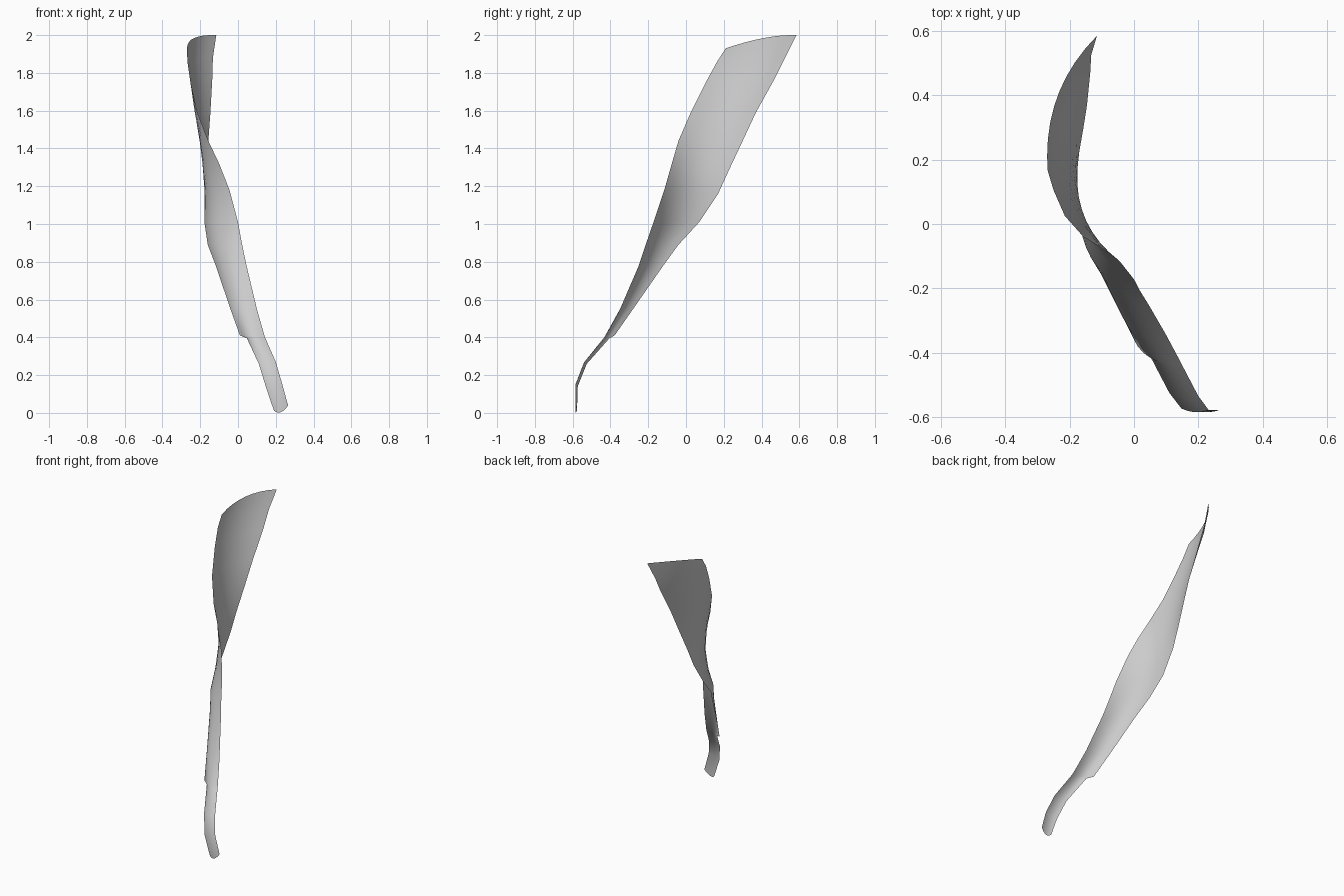
import bpy, bmesh
from mathutils import Vector

# Cross rows of the twisted blade: back edge xyz, front edge xyz, bulge, lift of the row's middle
ROWS = [
    ((0.19, -0.577, 0.012), (0.265, -0.578, 0.04), 0.007, -0.022),
    ((0.147, -0.573, 0.14), (0.232, -0.578, 0.16), 0.009, 0),
    ((0.11, -0.525, 0.26), (0.20, -0.535, 0.27), 0.01, 0),
    ((0.047, -0.405, 0.395), (0.145, -0.43, 0.395), 0.018, 0),
    ((0.01, -0.378, 0.41), (0.14, -0.42, 0.41), 0.025, 0),
    ((-0.04, -0.28, 0.55), (0.10, -0.345, 0.55), 0.03, 0),
    ((-0.118, -0.12, 0.78), (0.045, -0.25, 0.78), 0.033, 0),
    ((-0.16, -0.04, 0.89), (0.02, -0.21, 0.90), 0.038, 0),
    ((-0.178, 0.07, 1.01), (0.0, -0.172, 1.01), 0.04, 0),
    ((-0.176, 0.17, 1.16), (-0.045, -0.115, 1.18), 0.042, 0),
    ((-0.17, 0.225, 1.28), (-0.10, -0.075, 1.32), 0.045, 0),
    ((-0.157, 0.30, 1.44), (-0.157, -0.04, 1.44), 0.046, 0),
    ((-0.146, 0.37, 1.59), (-0.215, 0.025, 1.59), 0.042, 0),
    ((-0.136, 0.47, 1.77), (-0.25, 0.105, 1.75), 0.04, 0),
    ((-0.133, 0.525, 1.88), (-0.268, 0.165, 1.86), 0.04, 0),
    ((-0.115, 0.585, 2.0), (-0.27, 0.21, 1.93), 0.042, 0.02),
]
COLS = 8

# Twisted, cupped blade as a single thin sheet
bm = bmesh.new()
grid = []
for a, b, bulge, lift in ROWS:
    a, b = Vector(a), Vector(b)
    d = b - a
    out = Vector((d.y, -d.x, 0)).normalized() * bulge + Vector((0, 0, lift))
    row = []
    for i in range(COLS + 1):
        t = i / COLS
        row.append(bm.verts.new(a.lerp(b, t) + out * (4 * t * (1 - t))))
    grid.append(row)
for lo, hi in zip(grid, grid[1:]):
    for i in range(COLS):
        bm.faces.new((lo[i], hi[i], hi[i + 1], lo[i + 1])).smooth = True
for f in bm.faces:
    f.normal_flip()

mesh = bpy.data.meshes.new("twisted_blade")
bm.to_mesh(mesh)
bm.free()
blade = bpy.data.objects.new("twisted_blade", mesh)
bpy.context.collection.objects.link(blade)
